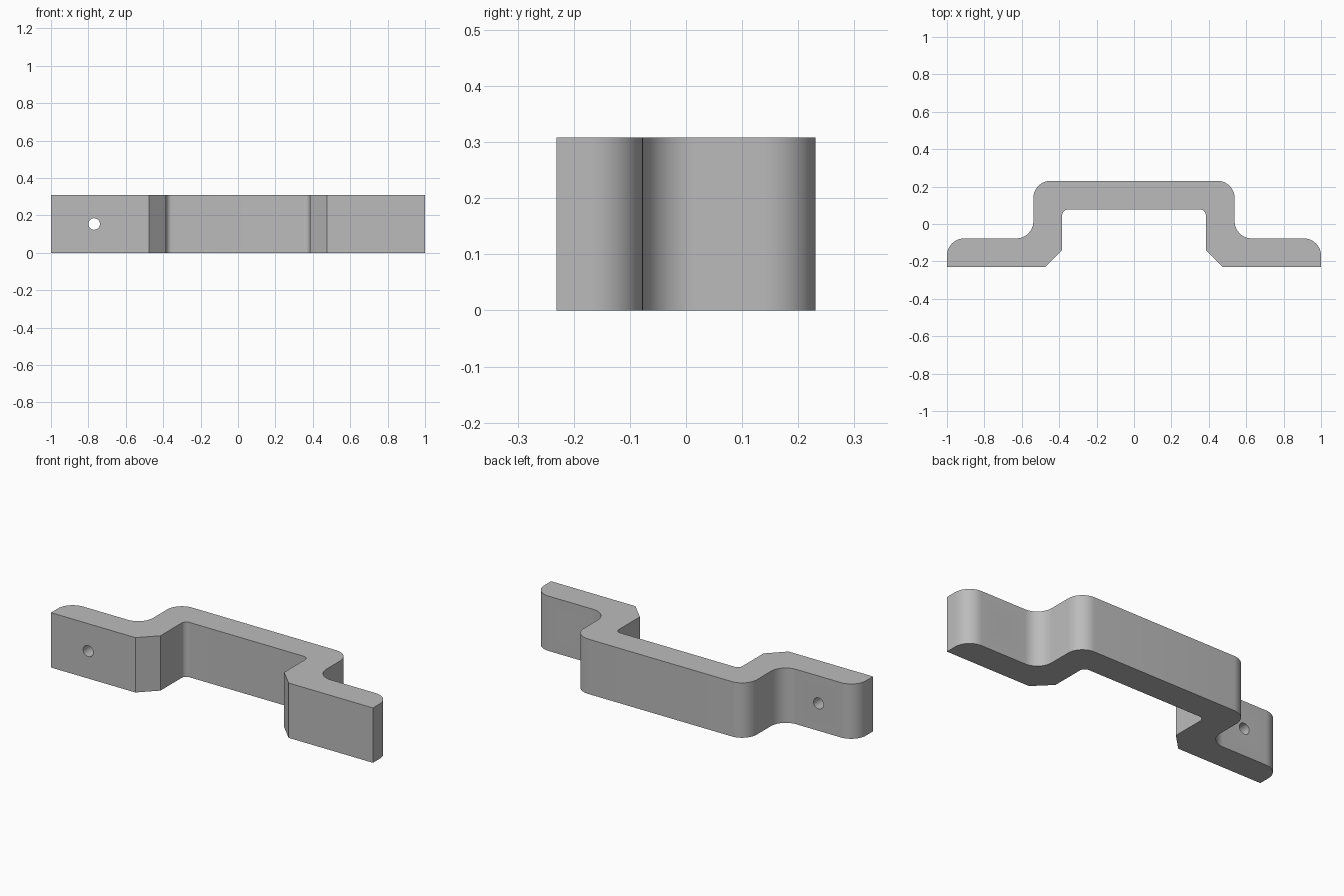
import bpy, bmesh, math
from mathutils import Vector

cube = bpy.data.objects.get("Cube")
if cube:
    bpy.data.objects.remove(cube, do_unlink=True)

HEIGHT = 0.308
DEPTH = 0.231      # half depth
STEP = 0.077       # half thickness of the strap
R = 0.092          # large bend radius and chamfer size
SMALL = 0.03       # radius inside the bridge

# One flat grey
grey = bpy.data.materials.new("grey")
grey.use_nodes = True
colour = (0.5, 0.5, 0.5, 1)
grey.diffuse_color = colour
grey.node_tree.nodes["Principled BSDF"].inputs["Base Color"].default_value = colour


def fillet(corner, before, after, radius, steps=12):
    """Points of a round on a right-angled corner."""
    c = Vector(corner)
    a = (Vector(before) - c).normalized() * radius
    b = (Vector(after) - c).normalized() * radius
    centre = c + a + b
    turns = [math.pi / 2 * i / steps for i in range(steps + 1)]
    return [centre - b * math.cos(t) - a * math.sin(t) for t in turns]


def add_object(name, bm):
    mesh = bpy.data.meshes.new(name)
    bmesh.ops.recalc_face_normals(bm, faces=bm.faces)
    bm.to_mesh(mesh)
    bm.free()
    mesh.materials.append(grey)
    obj = bpy.data.objects.new(name, mesh)
    bpy.context.collection.objects.link(obj)
    return obj


# Left half of the plan outline: corner position and round radius
wall = 0.538
inner = wall - 2 * STEP
corners = [
    ((inner, STEP), SMALL),
    ((inner, R - DEPTH), 0),
    ((inner + R, -DEPTH), 0),
    ((1, -DEPTH), 0),
    ((1, -STEP), R),
    ((wall, -STEP), R),
    ((wall, DEPTH), R),
]
places = [(0, STEP)] + [c for c, r in corners] + [(0, DEPTH)]
half = []
for i, (corner, radius) in enumerate(corners):
    if radius:
        half += fillet(corner, places[i], places[i + 2], radius)
    else:
        half.append(Vector(corner))
outline = half + [Vector((-p.x, p.y)) for p in reversed(half)]

# Bracket body
bm = bmesh.new()
base = bm.faces.new([bm.verts.new((p.x, p.y, 0)) for p in outline])
extruded = bmesh.ops.extrude_face_region(bm, geom=[base], use_keep_orig=True)
top = [v for v in extruded["geom"] if isinstance(v, bmesh.types.BMVert)]
bmesh.ops.translate(bm, verts=top, vec=(0, 0, HEIGHT))
bracket = add_object("mounting_bracket", bm)

# Screw holes through both flanges
bm = bmesh.new()
for side in (-1, 1):
    made = bmesh.ops.create_cone(bm, cap_ends=True, segments=32, radius1=0.031,
                                 radius2=0.031, depth=0.4)
    for v in made["verts"]:
        v.co = (v.co.x + side * 0.769, v.co.z - 0.154, v.co.y + HEIGHT / 2)
cutter = add_object("screw_hole_cutter", bm)
cutter.hide_render = True

bpy.context.view_layer.objects.active = bracket
bracket.select_set(True)
holes = bracket.modifiers.new("screw_holes", "BOOLEAN")
holes.operation = "DIFFERENCE"
holes.solver = "EXACT"
holes.object = cutter
bpy.ops.object.modifier_apply(modifier=holes.name)
bpy.data.objects.remove(cutter, do_unlink=True)

# Smooth bends and holes, crisp edges elsewhere
bpy.ops.object.shade_smooth_by_angle(angle=math.radians(30))
